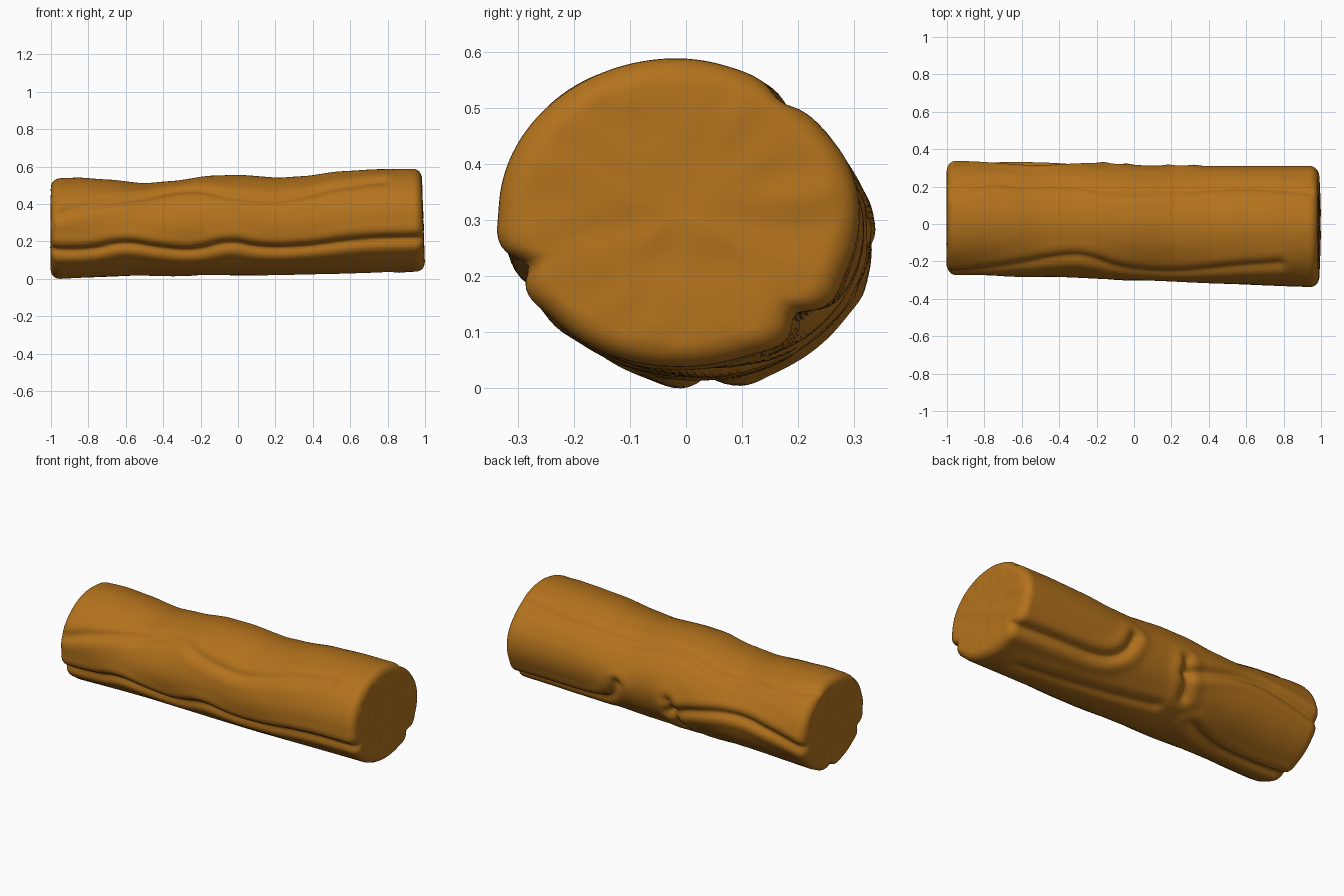
import bpy, bmesh, math
from mathutils import Vector, noise

if "Cube" in bpy.data.objects:
    bpy.data.objects.remove(bpy.data.objects["Cube"])

SIDES, EDGE = 144, 0.05

def interp(keys, x):
    if x <= keys[0][0]:
        return keys[0][1]
    for (a, va), (b, vb) in zip(keys, keys[1:]):
        if x <= b:
            t = (x - a) / (b - a)
            t = 0.5 * t + 0.5 * t * t * (3 - 2 * t)
            return va + (vb - va) * t
    return keys[-1][1]

# silhouette limits along the log
TOP = [(-1, .535), (-.85, .54), (-.7, .53), (-.5, .51), (-.35, .522), (-.15, .55), (0, .555),
       (.22, .54), (.35, .548), (.55, .574), (.75, .585), (1, .588)]
BOTTOM = [(-1, .0), (-.5, .018), (0, .018), (.5, .028), (1, .037)]
BACK = [(-1, .333), (-.3, .322), (.25, .31), (1, .31)]
FRONT = [(-1, -.27), (-.5, -.28), (0, -.3), (.5, -.32), (1, -.335)]

# bark grooves: depth, then points of (x, angle in degrees)
GROOVES = [
    (.024, [(-1.05, 206), (-.8, 210), (-.6, 197), (-.4, 208), (-.22, 213), (-.05, 200), (.12, 210),
            (.4, 209), (.65, 202), (1.05, 202)]),
    (.012, [(-.95, 163), (-.7, 148), (-.4, 130), (-.25, 128), (-.05, 146), (.2, 149), (.45, 138), (.78, 130)]),
    (.010, [(-.97, 62), (-.75, 45), (-.6, 53), (-.4, 47), (-.1, 57), (.25, 52), (.6, 45), (.95, 52)]),
    (.024, [(1.0, -46), (.7, -43), (.43, -42), (.3, -28), (.25, -2)]),
    (.020, [(-.1, -5), (-.15, -45)]),
    (.020, [(-.1, -20), (-.35, 0), (-.55, 10), (-.8, -2), (-1.05, -14)]),
    (.014, [(.8, -90), (.4, -80), (-.03, -66)]),
    (.020, [(-.3, -72), (-.5, -90), (-.75, -92), (-1.05, -85)]),
]

def smooth_path(pts):
    pts = [Vector((x, math.radians(a) * .3)) for x, a in pts]
    for _ in range(2):      # corner cutting
        new = [pts[0]]
        for a, b in zip(pts, pts[1:]):
            new += [a.lerp(b, .25), a.lerp(b, .75)]
        pts = new + [pts[-1]]
    return pts

PATHS = [(d, smooth_path(p)) for d, p in GROOVES]

def distance(p, path):
    best = 9
    for a, b in zip(path, path[1:]):
        if min(a.x, b.x) - .15 > p.x or max(a.x, b.x) + .15 < p.x:
            continue
        ab = b - a
        t = max(0, min(1, (p - a).dot(ab) / max(ab.length_squared, 1e-9)))
        best = min(best, (p - a - ab * t).length)
    return best

def bark(x, ang):
    total = 0
    deg = math.degrees(ang)
    for depth, path in PATHS:
        for turn in (0, -2 * math.pi):
            d = distance(Vector((x, (ang + turn) * .3)), path)
            if d < .15:
                total += depth * (.3 * math.exp(-((d - .065) / .035) ** 2) - math.exp(-(d / .026) ** 2))
    return total

def bump(deg, centre, width):
    d = (deg - centre + 180) % 360 - 180
    return math.exp(-(d / width) ** 2)

def outline(x):
    """Full-size cross-section at x, as (centre, list of offsets)."""
    t, b, k, f = (interp(c, x) for c in (TOP, BOTTOM, BACK, FRONT))
    cy, cz, ry, rz = (k + f) / 2, (t + b) / 2, (k - f) / 2, (t - b) / 2
    flat = .5 + .5 * (x + 1) / 2
    offs = []
    for i in range(SIDES):
        a = 2 * math.pi * i / SIDES
        deg = math.degrees(a)
        s = 1 - flat * (.06 * bump(deg, 48, 24) + .03 * bump(deg, 214, 18))
        v = Vector((ry * math.cos(a), rz * math.sin(a))) * s
        offs.append(v * (1 + bark(x, a) / v.length))
    return (cy, cz), offs

# stations: cap centre -> rim -> rounded edge -> body -> rounded edge -> cap centre
cap = [(0.0, (1 - s) * (.3 - EDGE) + EDGE) for s in (.1, .25, .4, .55, .7, .85)]
rim = [(EDGE * (1 - math.cos(q)), EDGE * (1 - math.sin(q))) for q in [math.pi / 2 * i / 7 for i in range(8)]]
left = [(-1 + dx, ins) for dx, ins in cap + rim]
body = [(-1 + EDGE + (2 - 2 * EDGE) * i / 150, 0) for i in range(1, 150)]
right = [(-x, ins) for x, ins in reversed(left)]

bm = bmesh.new()
rings = []

def place(x, y, z, inset):
    wobble = .006 * noise.noise(Vector((x * 3, y * 16, z * 16))) if inset > EDGE * .9 else 0
    lean = .02 * (z / .58) * max(0, x) ** 4
    return bm.verts.new((x + wobble - lean, y, z))

for x, inset in left + body + right:
    (cy, cz), offs = outline(x)
    rings.append([place(x, cy + o.x * (1 - inset / .3), cz + o.y * (1 - inset / .3), inset) for o in offs])
for r, s in zip(rings, rings[1:]):
    for i in range(SIDES):
        j = (i + 1) % SIDES
        bm.faces.new((r[i], r[j], s[j], s[i]))
for ring in (rings[0], rings[-1]):
    c = sum((v.co for v in ring), Vector()) / SIDES
    hub = bm.verts.new(c)
    for i in range(SIDES):
        bm.faces.new((ring[i], ring[(i + 1) % SIDES], hub))
bmesh.ops.recalc_face_normals(bm, faces=bm.faces)
low = min(v.co.z for v in bm.verts)
for v in bm.verts:
    v.co.z -= low
for f in bm.faces:
    f.smooth = True

mesh = bpy.data.meshes.new("log")
bm.to_mesh(mesh)
bm.free()
log = bpy.data.objects.new("log", mesh)
bpy.context.collection.objects.link(log)

wood = bpy.data.materials.new("wood")
wood.diffuse_color = (.45, .17, .012, 1)
wood.use_nodes = True
wood.node_tree.nodes["Principled BSDF"].inputs["Base Color"].default_value = wood.diffuse_color
mesh.materials.append(wood)
